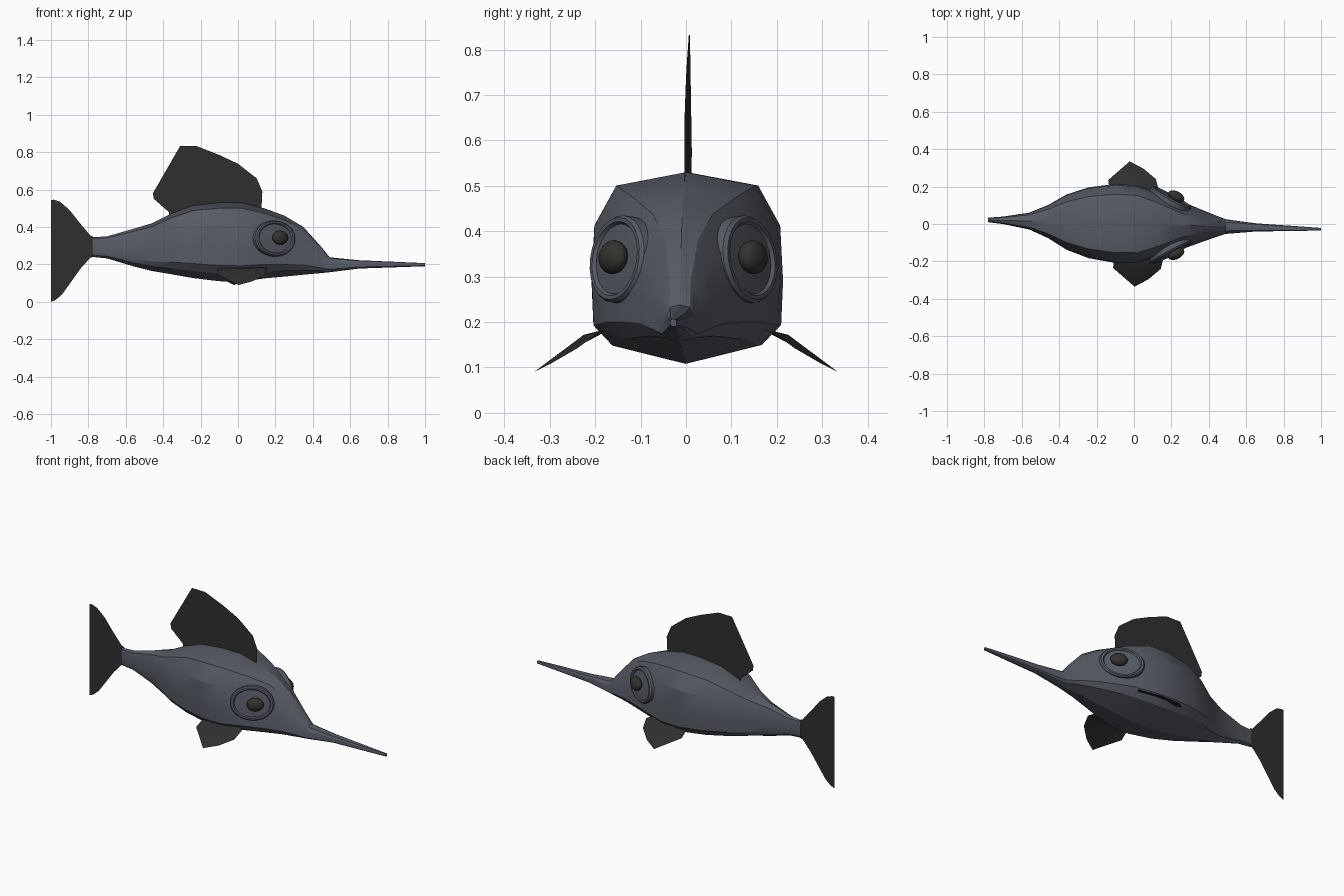
import bpy, bmesh, math
from mathutils import Vector

if "Cube" in bpy.data.objects:
    bpy.data.objects.remove(bpy.data.objects["Cube"])


def material(name, rgb):
    m = bpy.data.materials.new(name)
    m.diffuse_color = (*rgb, 1)
    m.use_nodes = True
    m.node_tree.nodes["Principled BSDF"].inputs["Base Color"].default_value = m.diffuse_color
    return m


SLATE = material("slate_grey", (0.095, 0.105, 0.128))
CHARCOAL = material("charcoal", (0.028, 0.028, 0.028))
PUPIL = material("eye_black", (0.034, 0.032, 0.028))


def mid(x):
    """Sideways position of the slightly turned centre line."""
    return -0.028 * x


def finish(name, bm, mat, smooth_angle=None, closed=True):
    if closed:
        bmesh.ops.recalc_face_normals(bm, faces=bm.faces)
    me = bpy.data.meshes.new(name)
    bm.to_mesh(me)
    bm.free()
    me.materials.append(mat)
    ob = bpy.data.objects.new(name, me)
    bpy.context.collection.objects.link(ob)
    if smooth_angle:
        bpy.ops.object.select_all(action='DESELECT')
        ob.select_set(True)
        bpy.context.view_layer.objects.active = ob
        bpy.ops.object.shade_smooth_by_angle(angle=math.radians(smooth_angle))
    return ob


def loft(bm, rings):
    """Skin closed rings of points and cap both ends."""
    loops = [[bm.verts.new(p) for p in r] for r in rings]
    n = len(loops[0])
    for a, b in zip(loops, loops[1:]):
        for i in range(n):
            j = (i + 1) % n
            bm.faces.new((a[i], a[j], b[j], b[i]))
    bm.faces.new(loops[0])
    bm.faces.new(loops[-1])


# Body and bill: x, bottom, top, half width, head taper
stations = [
    (-0.78, 0.240, 0.345, 0.012, 0), (-0.70, 0.232, 0.350, 0.020, 0),
    (-0.56, 0.190, 0.390, 0.045, 0), (-0.46, 0.165, 0.420, 0.088, 0),
    (-0.36, 0.148, 0.470, 0.148, 0), (-0.24, 0.127, 0.515, 0.190, 0),
    (-0.10, 0.110, 0.530, 0.211, 0), (0.02, 0.108, 0.530, 0.207, 0),
    (0.14, 0.125, 0.500, 0.176, 0.3), (0.25, 0.135, 0.460, 0.133, 0.7),
    (0.35, 0.145, 0.400, 0.093, 1), (0.44, 0.153, 0.300, 0.058, 1),
    (0.49, 0.158, 0.238, 0.040, 0.5), (0.65, 0.178, 0.222, 0.022, 0),
    (1.00, 0.190, 0.207, 0.007, 0)]
# Half section: height fraction, width fraction, narrowing at the head
section = [(1, 0, 0), (0.93, 0.74, 0.35), (0.72, 0.97, 0.25), (0.43, 1, 0.1),
           (0.2, 0.98, 0), (0.095, 0.78, 0), (0, 0, 0)]
rings = []
for x, zb, zt, hw, k in stations:
    half = [(hw * (w - k * t), zb + (zt - zb) * h) for h, w, t in section]
    full = half + [(-y, z) for y, z in reversed(half[1:-1])]
    rings.append([(x, mid(x) + y, z) for y, z in full])
bm = bmesh.new()
loft(bm, rings)
finish("body", bm, SLATE, 24)


# Upright sheet fins
def sheet(name, outline, y_of):
    bm = bmesh.new()
    bm.faces.new([bm.verts.new((x, y_of(x), z)) for x, z in outline])
    bmesh.ops.triangulate(bm, faces=bm.faces)
    finish(name, bm, CHARCOAL, closed=False)


sheet("dorsal_fin", [
    (-0.37, 0.46), (0.125, 0.49), (0.13, 0.59), (0.10, 0.66), (0.0, 0.738),
    (-0.10, 0.785), (-0.22, 0.832), (-0.31, 0.832), (-0.455, 0.58),
    (-0.45, 0.55), (-0.37, 0.48)], mid)
sheet("tail_fin", [
    (-0.75, 0.25), (-0.75, 0.335), (-0.79, 0.355), (-0.845, 0.42),
    (-0.90, 0.49), (-0.95, 0.534), (-0.985, 0.546), (-1.0, 0.545),
    (-1.0, 0.0), (-0.975, 0.01), (-0.94, 0.04), (-0.89, 0.11),
    (-0.84, 0.18), (-0.79, 0.235)], lambda x: 0.028)

# Side fins: arched sheets sloping down and out
for s, side in ((1, "left"), (-1, "right")):
    bm = bmesh.new()
    outline = [(-0.115, 0.16, 0.188), (-0.125, 0.235, 0.148),
               (-0.01, 0.335, 0.090), (0.065, 0.295, 0.110),
               (0.13, 0.24, 0.142), (0.143, 0.19, 0.178), (0.12, 0.16, 0.185)]
    rim = [bm.verts.new((x - 0.013 * s, s * y, z)) for x, y, z in outline]
    crown = bm.verts.new((0.0, s * 0.225, 0.172))
    for a, b in zip(rim, rim[1:] + rim[:1]):
        bm.faces.new((a, b, crown) if s < 0 else (b, a, crown))
    finish(side + "_side_fin", bm, CHARCOAL, 40, closed=False)

# Eyes: oval rimmed plates following the cheeks, each with a domed pupil
YAW = math.radians(28)
for s, side in ((1, "left"), (-1, "right")):
    n = Vector((math.sin(YAW), s * math.cos(YAW), 0.13)).normalized()
    u = Vector((math.cos(YAW), -s * math.sin(YAW), 0))
    v = n.cross(u)
    v *= 1 if v.z > 0 else -1
    c = Vector((0.195, mid(0.195) + s * 0.138, 0.338))
    profile = [(1.0, -0.04), (1.0, 0.008), (0.94, 0.016), (0.85, 0.016),
               (0.80, 0.009), (0.40, 0.012)]
    rings = []
    for r, h in profile:
        rings.append([c + u * (0.122 * r * math.cos(a)) + v * (0.097 * r * math.sin(a)) + n * h
                      for a in (math.tau * i / 24 for i in range(24))])
    bm = bmesh.new()
    loft(bm, rings)
    finish(side + "_eye_rim", bm, SLATE, 25)

    bm = bmesh.new()
    bmesh.ops.create_uvsphere(bm, u_segments=16, v_segments=10, radius=1)
    pc = Vector((0.226, mid(0.226) + s * 0.154, 0.343))
    for vert in bm.verts:
        p = vert.co.copy()
        vert.co = pc + u * (p.x * 0.047) + v * (p.y * 0.038) + n * (p.z * 0.027)
    finish(side + "_pupil", bm, PUPIL, 40)
